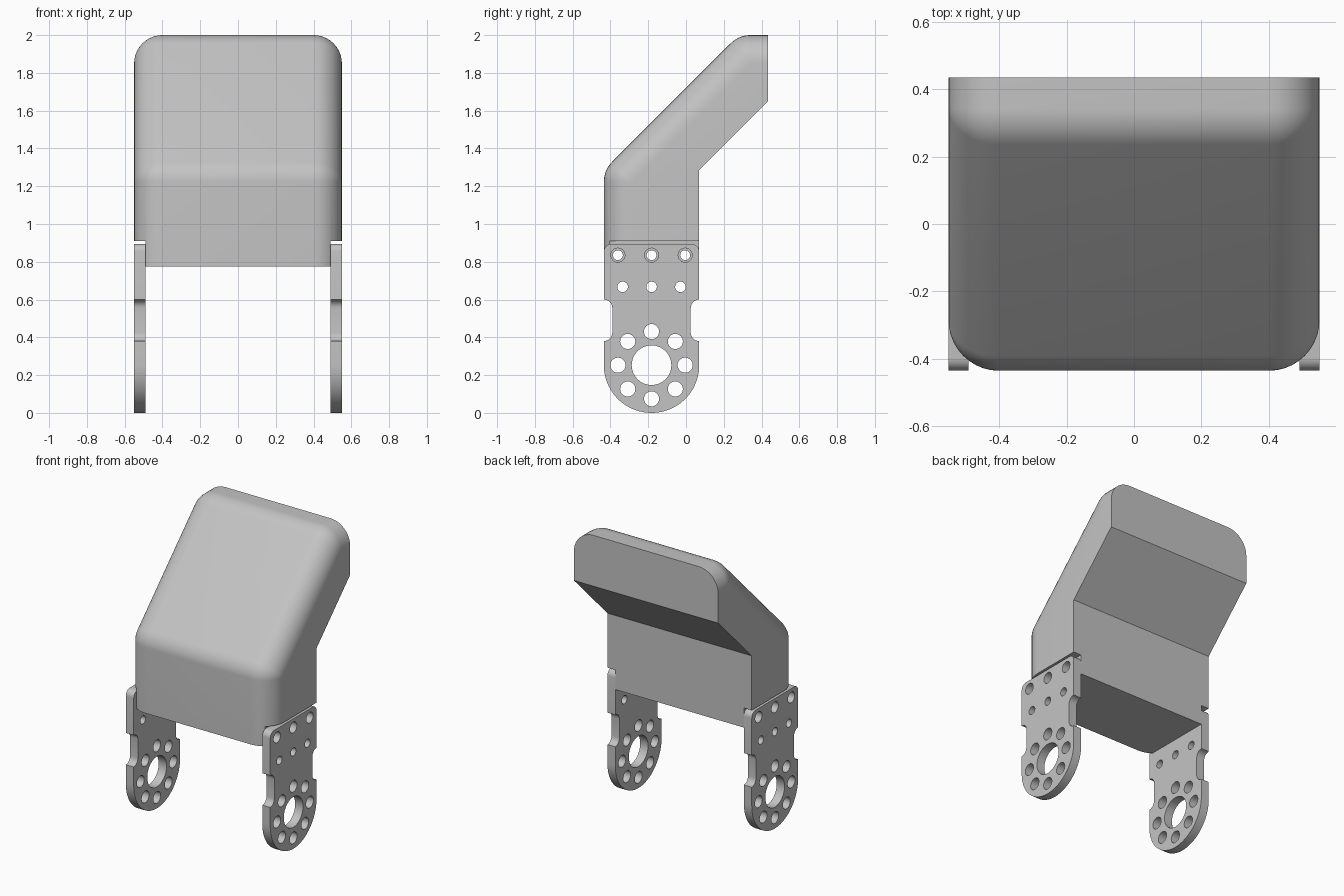
import bpy, bmesh
from math import sin, cos, pi, radians, sqrt
from mathutils import Vector

cube = bpy.data.objects.get("Cube")
if cube:
    bpy.data.objects.remove(cube, do_unlink=True)

grey = bpy.data.materials.new("light grey metal")
grey.use_nodes = True
colour = (0.55, 0.55, 0.55, 1)
grey.diffuse_color = colour
grey.node_tree.nodes["Principled BSDF"].inputs["Base Color"].default_value = colour

HALF_W, STEP_X = 0.55, 0.49
FRONT, BACK = -0.435, 0.07
MID_Y = (FRONT + BACK) / 2


def finish(name, bm):
    bmesh.ops.recalc_face_normals(bm, faces=bm.faces)
    mesh = bpy.data.meshes.new(name)
    bm.to_mesh(mesh)
    bm.free()
    mesh.materials.append(grey)
    obj = bpy.data.objects.new(name, mesh)
    bpy.context.collection.objects.link(obj)
    return obj


def prism(bm, outline, x0, x1):
    """Extrude a (y, z) outline along x."""
    a = [bm.verts.new((x0, y, z)) for y, z in outline]
    b = [bm.verts.new((x1, y, z)) for y, z in outline]
    bm.faces.new(a)
    bm.faces.new(b[::-1])
    for i in range(len(a)):
        j = (i + 1) % len(a)
        bm.faces.new((a[i], a[j], b[j], b[i]))


def arc(cy, cz, r, start, end, n):
    angles = [radians(start + (end - start) * i / n) for i in range(n + 1)]
    return [(cy + r * cos(t), cz + r * sin(t)) for t in angles]


def circle(cy, cz, r, n=32):
    return arc(cy, cz, r, 0, 360, n)[:-1]


def cut(obj, cutter):
    cutter.hide_render = True
    mod = obj.modifiers.new("cut", 'BOOLEAN')
    mod.object, mod.solver = cutter, 'EXACT'
    bpy.context.view_layer.objects.active = obj
    bpy.ops.object.modifier_apply(modifier=mod.name)
    bpy.data.objects.remove(cutter, do_unlink=True)


def smooth(obj):
    bpy.ops.object.select_all(action='DESELECT')
    obj.select_set(True)
    bpy.context.view_layer.objects.active = obj
    bpy.ops.object.shade_smooth_by_angle(angle=radians(30))


# Bent body: a rolling-ball rounded outer shell swept along the side profile
R, N = 0.15, 10
BOTTOM, TOP, END_Y = 0.775, 2.0, 0.435
cy, cz = FRONT + R, TOP - R
slope = 1.72 - R * sqrt(2)          # z = y + slope on the inset sloping line
low, high = (cy, cy + slope), (cz - slope, cz)
stations = [((cy, BOTTOM), 180)]
stations += [(low, 180 - 45 * i / N) for i in range(N + 1)]
stations += [(high, 135 - 45 * i / N) for i in range(N + 1)]
stations += [((END_Y, cz), 90)]

bm = bmesh.new()
rings = []
for (y, z), angle in stations:
    a = radians(angle)
    ring = []
    for side in (-1, 1):
        for i in range(N + 1):
            t = pi / 2 * (N - i if side < 0 else i) / N
            x = side * (HALF_W - R + R * sin(t))
            ring.append(bm.verts.new((x, y + cos(a) * R * cos(t), z + sin(a) * R * cos(t))))
    rings.append(ring)
for r0, r1 in zip(rings, rings[1:]):
    for i in range(len(r0) - 1):
        bm.faces.new((r0[i], r0[i + 1], r1[i + 1], r1[i]))

# Flat sides, back, bottom and end of the body
inner = [(BACK, BOTTOM), (BACK, 1.285), (END_Y, 1.65)]
left = [bm.verts.new((-HALF_W, y, z)) for y, z in inner]
right = [bm.verts.new((HALF_W, y, z)) for y, z in inner]
for i in range(2):
    bm.faces.new((left[i], left[i + 1], right[i + 1], right[i]))
bm.faces.new(rings[0] + [right[0], left[0]])
bm.faces.new(rings[-1] + [right[2], left[2]])
for end, back in ((0, left), (-1, right)):
    bm.faces.new([ring[end] for ring in rings] + back[::-1])
bmesh.ops.remove_doubles(bm, verts=bm.verts, dist=1e-5)
body = finish("body", bm)

# Side steps that receive the plates, and the screw holes through the body
bm = bmesh.new()
for s in (-1, 1):
    prism(bm, [(-0.6, 0.6), (0.3, 0.6), (0.3, 0.91), (-0.6, 0.91)], s * STEP_X, s * 0.7)
cut(body, finish("step_cutter", bm))
SCREWS = [(MID_Y + d, 0.835) for d in (-0.178, 0, 0.178)]
bm = bmesh.new()
for y, z in SCREWS:
    prism(bm, circle(y, z, 0.026), -0.8, 0.8)
cut(body, finish("screw_cutter", bm))
smooth(body)

# Side plates: round foot, waisted edges, rounded top corners
RAD = (BACK - FRONT) / 2
half = arc(0, RAD, RAD, -90, 0, 24)
half += [(RAD, 0.375)]
half += arc(RAD, 0.425, 0.045, 270, 180, 6)
half += arc(RAD, 0.555, 0.045, 180, 90, 6)
half += arc(RAD - 0.04, 0.855, 0.04, 0, 90, 6)
outline = [(MID_Y + d, z) for d, z in half]
outline += [(MID_Y - d, z) for d, z in half[:0:-1]]

holes = [(MID_Y, RAD, 0.105)]
for k in range(8):
    a = k * pi / 4
    holes.append((MID_Y + 0.178 * cos(a), RAD + 0.178 * sin(a), 0.04))
holes += [(MID_Y + d, 0.667, 0.028) for d in (-0.153, 0, 0.153)]
holes += [(y, z, 0.037) for y, z in SCREWS]

for name, s in (("right_plate", -1), ("left_plate", 1)):
    bm = bmesh.new()
    prism(bm, outline, s * STEP_X, s * HALF_W)
    plate = finish(name, bm)
    bm = bmesh.new()
    for y, z, r in holes:
        prism(bm, circle(y, z, r), s * 0.4, s * 0.7)
    cut(plate, finish("hole_cutter", bm))
    smooth(plate)
